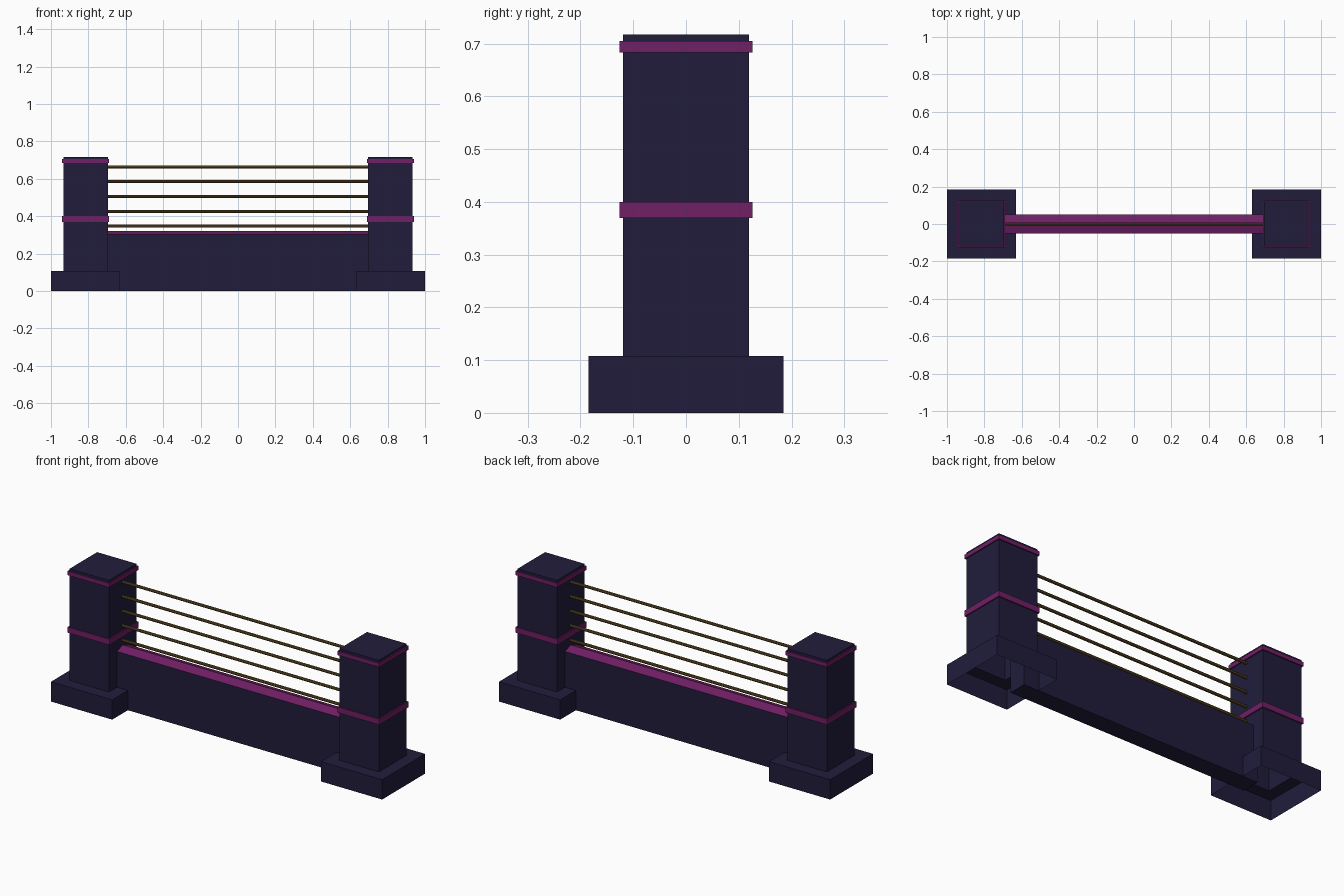
import bpy, bmesh, math

if "Cube" in bpy.data.objects:
    bpy.data.objects.remove(bpy.data.objects["Cube"])


def material(name, rgb):
    m = bpy.data.materials.new(name)
    m.diffuse_color = (*rgb, 1)
    m.use_nodes = True
    m.node_tree.nodes["Principled BSDF"].inputs["Base Color"].default_value = m.diffuse_color
    return m


NAVY = material("navy", (0.015, 0.012, 0.045))
MAGENTA = material("magenta", (0.16, 0.014, 0.13))
BRASS = material("brass", (0.12, 0.075, 0.02))


def finish(bm, name, mat):
    mesh = bpy.data.meshes.new(name)
    bm.to_mesh(mesh)
    bm.free()
    mesh.materials.append(mat)
    obj = bpy.data.objects.new(name, mesh)
    bpy.context.collection.objects.link(obj)
    return obj


def square_loft(name, cx, steps, mat, cap_top=False):
    """Stack square rings given as (half width, z) and join them with quads."""
    bm = bmesh.new()
    rings = [[bm.verts.new((cx + sx * h, sy * h, z))
              for sx, sy in ((-1, -1), (1, -1), (1, 1), (-1, 1))] for h, z in steps]
    for a, b in zip(rings, rings[1:]):
        for i in range(4):
            j = (i + 1) % 4
            bm.faces.new((a[i], a[j], b[j], b[i]))
    if cap_top:
        bm.faces.new(rings[-1])
    return finish(bm, name, mat)


def prism_x(name, half_len, profile, mat):
    """Extrude a closed (y, z) profile along x."""
    bm = bmesh.new()
    face = bm.faces.new([bm.verts.new((-half_len, y, z)) for y, z in profile])
    ext = bmesh.ops.extrude_face_region(bm, geom=[face], use_keep_orig=True)
    moved = [v for v in ext["geom"] if isinstance(v, bmesh.types.BMVert)]
    bmesh.ops.translate(bm, verts=moved, vec=(2 * half_len, 0, 0))
    bmesh.ops.recalc_face_normals(bm, faces=bm.faces)
    return finish(bm, name, mat)


BASE, POST, BAND = 0.185, 0.119, 0.126

# Hollow pillars with stepped plinths and trim bands
for side, label in ((-1, "left"), (1, "right")):
    cx = side * (1 - BASE)
    square_loft(f"{label}_pillar", cx,
                [(BASE, 0), (BASE, 0.108), (POST, 0.108), (POST, 0.717)], NAVY, True)
    for part, z0, z1 in (("middle_band", 0.369, 0.4), ("top_band", 0.683, 0.705)):
        square_loft(f"{label}_{part}", cx,
                    [(POST, z0), (BAND, z0), (BAND, z1), (POST, z1)], MAGENTA)

# Low wall and its ridged coping
prism_x("low_wall", 0.72, [(-0.05, 0), (0.05, 0), (0.05, 0.303), (-0.05, 0.303)], NAVY)
prism_x("wall_coping", 0.72, [(-0.05, 0.303), (0.05, 0.303), (0, 0.32)], MAGENTA)

# Five horizontal rails
for i in range(5):
    z = 0.346 + i * 0.0795
    ring = [(0.008 * math.cos(math.tau * k / 8), z + 0.008 * math.sin(math.tau * k / 8))
            for k in range(8)]
    prism_x(f"rail_{i + 1}", 0.71, ring, BRASS)
